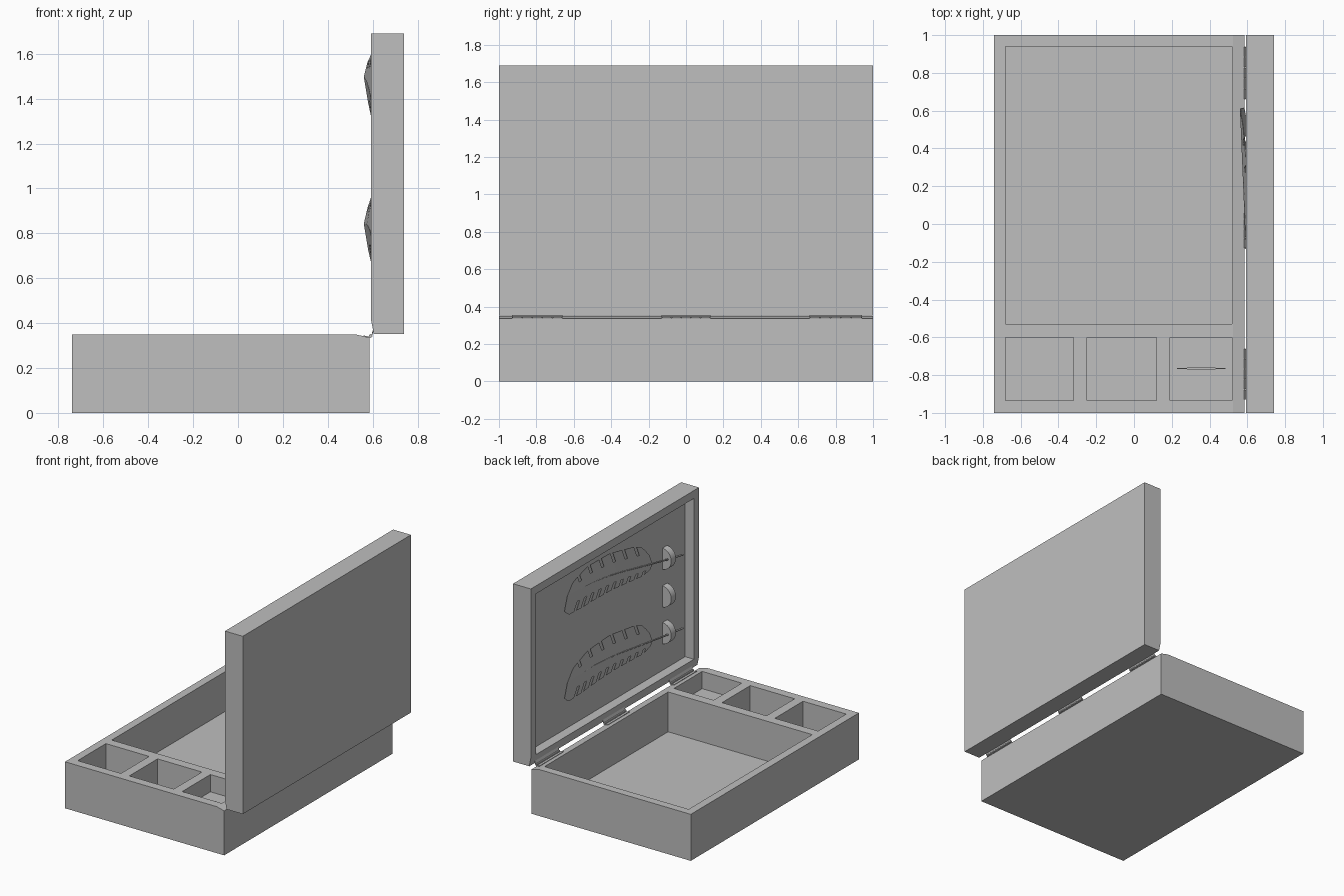
import bpy, bmesh, math
from mathutils import Vector

cube = bpy.data.objects.get("Cube")
if cube:
    bpy.data.objects.remove(cube, do_unlink=True)

# One plain grey for the whole model
grey = bpy.data.materials.new("plain_grey")
grey.use_nodes = True
grey.diffuse_color = (0.52, 0.52, 0.52, 1)
grey.node_tree.nodes["Principled BSDF"].inputs["Base Color"].default_value = (0.52, 0.52, 0.52, 1)


def add(name, bm):
    bmesh.ops.recalc_face_normals(bm, faces=bm.faces)
    me = bpy.data.meshes.new(name)
    bm.to_mesh(me)
    bm.free()
    me.materials.append(grey)
    ob = bpy.data.objects.new(name, me)
    bpy.context.collection.objects.link(ob)
    return ob


def prism(name, profile, y0, y1):
    """Extrude an (x, z) profile along y."""
    bm = bmesh.new()
    face = bm.faces.new([bm.verts.new((x, y0, z)) for x, z in profile])
    ext = bmesh.ops.extrude_face_region(bm, geom=[face])["geom"]
    verts = [v for v in ext if isinstance(v, bmesh.types.BMVert)]
    bmesh.ops.translate(bm, verts=verts, vec=(0, y1 - y0, 0))
    return add(name, bm)


def box(name, x0, x1, y0, y1, z0, z1):
    return prism(name, [(x0, z0), (x1, z0), (x1, z1), (x0, z1)], y0, y1)


def carve(ob, cutters):
    """Cut the pockets and then discard the cutters."""
    for c in cutters:
        mod = ob.modifiers.new("cut", 'BOOLEAN')
        mod.operation = 'DIFFERENCE'
        mod.solver = 'EXACT'
        mod.object = c
    bpy.context.view_layer.update()
    dg = bpy.context.evaluated_depsgraph_get()
    me = bpy.data.meshes.new_from_object(ob.evaluated_get(dg))
    ob.modifiers.clear()
    ob.data = me
    for c in cutters:
        bpy.data.objects.remove(c, do_unlink=True)


# Box tray: one large compartment and three small ones, sloped hinge edge
base = prism("box_base", [(-0.74, 0), (0.585, 0), (0.585, 0.335), (0.523, 0.35), (-0.74, 0.35)], -1, 1)
pockets = [(-0.68, 0.52, -0.53, 0.94, 0.05), (-0.68, -0.32, -0.935, -0.60, 0.05),
           (-0.25, 0.12, -0.935, -0.60, 0.05), (0.19, 0.52, -0.935, -0.60, 0.22)]
carve(base, [box("pocket_cutter", a, b, c, d, z, 0.5) for a, b, c, d, z in pockets])

# Open lid standing upright with a shallow recess on its inner side
lid = prism("lid", [(0.605, 0.352), (0.74, 0.352), (0.74, 1.69), (0.592, 1.69), (0.592, 0.417)], -1, 1)
carve(lid, [box("recess_cutter", 0.4, 0.665, -0.94, 0.94, 0.42, 1.63)])

# Hinges: alternating knuckles with a thin leaf on each part
for h, (y0, y1) in enumerate([(-0.93, -0.66), (-0.13, 0.13), (0.66, 0.94)]):
    step = (y1 - y0) / 5
    for k in range(5):
        ring = [(0.591 + 0.008 * math.cos(a * math.pi / 4), 0.343 + 0.008 * math.sin(a * math.pi / 4))
                for a in range(8)]
        prism(f"hinge_{h + 1}_knuckle_{k + 1}", ring, y0 + k * step + 0.002, y0 + (k + 1) * step - 0.002)
    prism(f"hinge_{h + 1}_base_leaf", [(0.56, 0.340), (0.591, 0.333), (0.591, 0.338), (0.56, 0.345)], y0, y1)
    prism(f"hinge_{h + 1}_lid_leaf", [(0.603, 0.375), (0.593, 0.343), (0.597, 0.343), (0.607, 0.375)], y0, y1)

# Half-round holders on the lid panel
for i, z in enumerate((1.26, 0.976, 0.70)):
    arc = [(0.667 - 0.075 * math.cos(a), z + 0.08 * math.sin(a))
           for a in [-math.pi / 2 + math.pi * s / 16 for s in range(17)]]
    holder = prism(f"holder_{i + 1}", arc, -0.725, -0.67)
    for p in holder.data.polygons:
        p.use_smooth = abs(p.normal.y) < 0.5 and len(p.vertices) == 4 and p.normal.x < 0.9
    holder.data.set_sharp_from_angle(angle=math.radians(35))


def lerp(table, t):
    for (a, u), (b, v) in zip(table, table[1:]):
        if t <= b:
            return u + (v - u) * (t - a) / (b - a)
    return table[-1][1]


SHAFT_Z = [(-0.85, 1.23), (-0.70, 1.26), (-0.45, 1.318), (0.0, 1.425), (0.3, 1.475), (0.6, 1.497)]
UPPER = [(-0.47, 0.06), (-0.42, 0.13), (-0.33, 0.15), (0.0, 0.15), (0.3, 0.12), (0.5, 0.07), (0.61, 0.0)]
LOWER = [(-0.47, 0.04), (-0.40, 0.08), (0.0, 0.13), (0.3, 0.17), (0.5, 0.17), (0.58, 0.12), (0.61, 0.0)]


def feather(name, drop, tilt):
    def spot(y, off, lift=0.0):
        # The vane is cupped: its edges lie nearer the lid than the shaft
        x = 0.59 - 0.045 * y + 0.17 * abs(off) - lift
        return Vector((x, y, lerp(SHAFT_Z, y) + off - drop - tilt * (y + 0.75)))

    # Vane made of barbs swept towards the tip, with notches between some
    bm = bmesh.new()
    count = 36
    ys = [-0.47 + 1.08 * i / count for i in range(count + 1)]
    for side, width, gap in ((1, UPPER, 5), (-1, LOWER, 3)):
        for i in range(count):
            def edge(y, k):
                return spot(min(y + 0.3 * k * lerp(width, y), 0.62), side * k * lerp(width, y))
            a, b = ys[i], ys[i + 1]
            notch = i % gap == gap - 1 and i < count - 4
            inner = 0.55 if notch else 1.0
            quads = [[spot(a, 0), spot(b, 0), edge(b, 0.55), edge(a, 0.55)]]
            if not notch:
                quads.append([edge(a, 0.55), edge(b, 0.55), edge(b, 1), edge(a, 1)])
            for q in quads:
                bm.faces.new([bm.verts.new(p) for p in q])
    bmesh.ops.remove_doubles(bm, verts=bm.verts, dist=0.0005)
    bmesh.ops.dissolve_degenerate(bm, edges=bm.edges, dist=0.0002)
    vane = add(name + "_vane", bm)
    solid = vane.modifiers.new("thickness", 'SOLIDIFY')
    solid.thickness = 0.004
    solid.offset = 0

    # Tapered shaft passing through its holder
    curve = bpy.data.curves.new(name + "_shaft", 'CURVE')
    curve.dimensions = '3D'
    curve.bevel_depth = 0.007
    curve.bevel_resolution = 1
    curve.use_fill_caps = True
    line = curve.splines.new('POLY')
    line.points.add(14)
    for i, p in enumerate(line.points):
        t = i / 14
        p.co = (*spot(-0.86 + 1.44 * t, 0), 1)
        p.radius = 1.0 - 0.75 * t
    curve.materials.append(grey)
    bpy.context.collection.objects.link(bpy.data.objects.new(name + "_shaft", curve))


feather("upper_feather", 0.0, 0.0)
feather("lower_feather", 0.56, 0.07)

# Slim blade lying in the shallow compartment
bm = bmesh.new()
rim = [(0.20, 0), (0.28, -0.004), (0.355, -0.007), (0.43, -0.004), (0.51, 0), (0.43, 0.004), (0.355, 0.007), (0.28, 0.004)]
face = bm.faces.new([bm.verts.new((x, -0.765 + y, 0.22)) for x, y in rim])
ext = bmesh.ops.extrude_face_region(bm, geom=[face])["geom"]
bmesh.ops.translate(bm, verts=[v for v in ext if isinstance(v, bmesh.types.BMVert)], vec=(0, 0, 0.03))
add("small_blade", bm)
